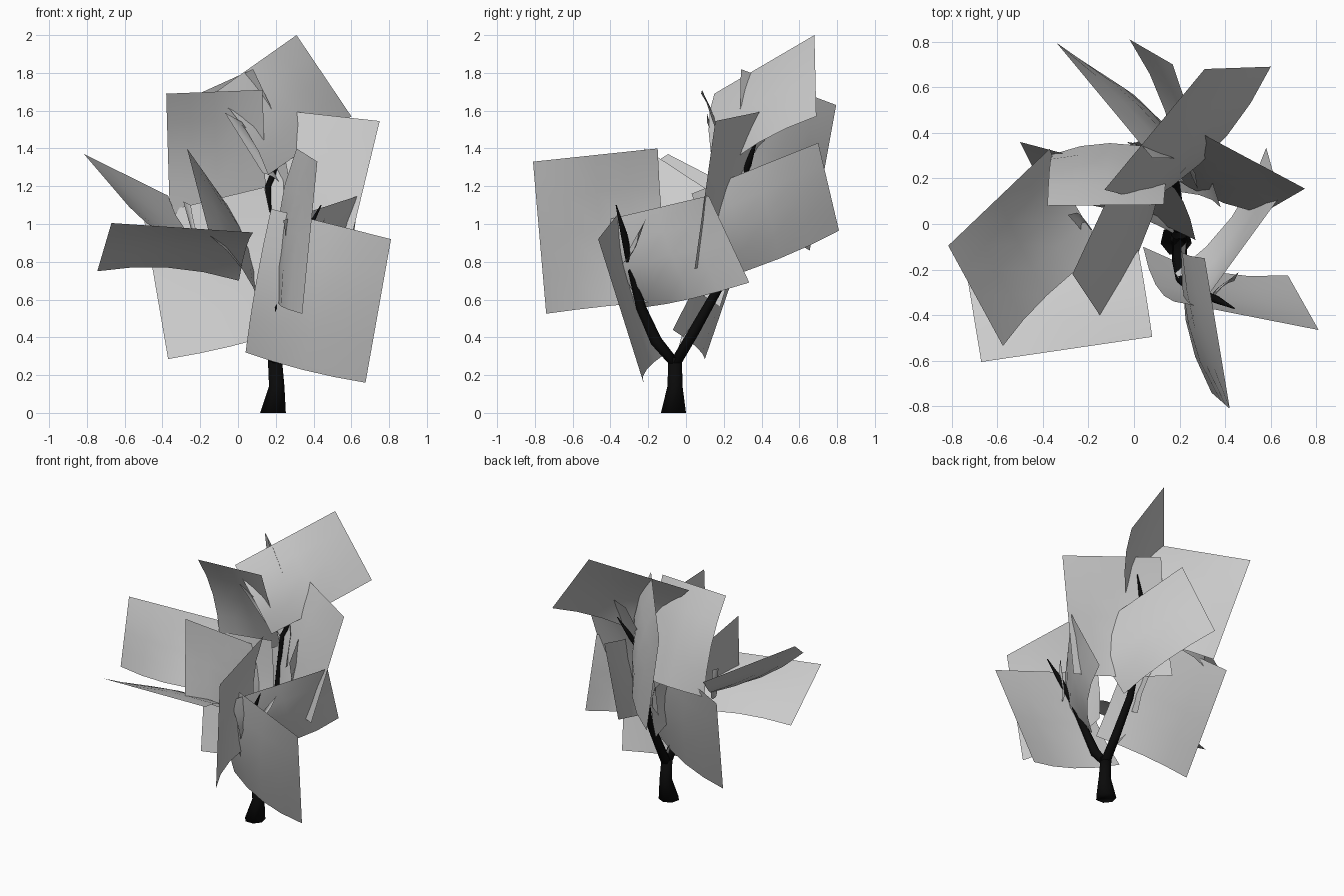
import bpy
import bmesh
from mathutils import Vector

cube = bpy.data.objects.get("Cube")
if cube:
    bpy.data.objects.remove(cube, do_unlink=True)


def make_material(name, color):
    mat = bpy.data.materials.new(name)
    mat.use_nodes = True
    mat.diffuse_color = color
    bsdf = mat.node_tree.nodes["Principled BSDF"]
    bsdf.inputs["Base Color"].default_value = color
    bsdf.inputs["Roughness"].default_value = 0.9
    return mat


leaf_grey = make_material("leaf grey", (0.6, 0.6, 0.6, 1))
bark_black = make_material("bark black", (0.003, 0.003, 0.003, 1))


def add_mesh(name, bm, mat):
    mesh = bpy.data.meshes.new(name)
    bm.to_mesh(mesh)
    bm.free()
    mesh.materials.append(mat)
    mesh.shade_smooth()
    obj = bpy.data.objects.new(name, mesh)
    bpy.context.collection.objects.link(obj)


def leaf_card(name, corner, outer, inner, bend=-.05, cells=4):
    """Sheet with two straight edges at corner; the two opposite edges bow."""
    p, q, r = Vector(corner), Vector(outer), Vector(inner)
    normal = (q - p).cross(r - p).normalized()
    bm = bmesh.new()
    rows = []
    for i in range(cells + 1):
        t = i / cells
        row = []
        for j in range(cells + 1):
            s = j / cells
            bow = bend * 4 * t * s * (2 - t - s)
            row.append(bm.verts.new(p + (r - p) * t + (q - p) * s + normal * bow))
        rows.append(row)
    for a, b in zip(rows, rows[1:]):
        for j in range(cells):
            bm.faces.new((a[j], a[j + 1], b[j + 1], b[j]))
    add_mesh(name, bm, leaf_grey)


def limb(name, points, sides=7):
    """Tapered tube through (x, y, z, radius) points, closed at both ends."""
    centres = [Vector(p[:3]) for p in points]
    bm = bmesh.new()
    rings = []
    for i, centre in enumerate(centres):
        along = centres[min(i + 1, len(points) - 1)] - centres[max(i - 1, 0)]
        if i == 0:
            along = Vector((0, 0, 1))
        turn = Vector((0, 0, 1)).rotation_difference(along)
        circle = bmesh.ops.create_circle(bm, segments=sides, radius=points[i][3])
        for v in circle["verts"]:
            v.co = centre + turn @ v.co
        rings.append(circle["verts"])
    for low, high in zip(rings, rings[1:]):
        for k in range(sides):
            n = (k + 1) % sides
            bm.faces.new((low[k], low[n], high[n], high[k]))
    bm.faces.new(rings[0])
    bm.faces.new(rings[-1])
    bmesh.ops.recalc_face_normals(bm, faces=bm.faces)
    add_mesh(name, bm, bark_black)


# Trunk and its two limbs
limb("trunk", [(.185, -.07, 0, .07), (.205, -.06, .14, .042), (.195, -.06, .29, .038)])
limb("front_limb", [(.2, -.06, .26, .035), (.2, -.16, .38, .033), (.21, -.24, .56, .027),
                    (.28, -.3, .8, .02), (.36, -.33, .95, .018), (.44, -.37, 1.1, .003)])
limb("back_limb", [(.2, -.06, .26, .035), (.19, .04, .43, .03), (.18, .17, .66, .025),
                   (.16, .25, 1, .018), (.16, .28, 1.2, .015), (.21, .33, 1.32, .018),
                   (.29, .38, 1.47, .003)])

# Crown sheets at the back
leaf_card("top_leaf", (.31, .68, 2), (.6, .69, 1.57), (-.13, .15, 1.69))
leaf_card("upper_right_leaf", (.13, .085, 1.71), (-.38, .08, 1.69), (.15, .31, 1.05))
leaf_card("upper_left_leaf", (.75, .155, 1.545), (.56, .045, .76), (.16, .47, 1.61))
leaf_card("back_leaf", (.17, .7, 1.43), (-.02, .81, .965), (.395, .03, 1.16))
leaf_card("back_right_leaf", (-.34, .795, 1.63), (-.14, .655, .86), (.08, .29, 1.82), -.07)

# Sheets around the front limb
leaf_card("front_leaf", (.42, -.81, 1.33), (.34, -.74, .525), (.31, -.15, 1.4), -.06)
leaf_card("front_left_leaf", (.81, -.465, .92), (.675, -.225, .16), (.175, -.34, 1.08))
leaf_card("left_leaf", (.64, .12, 1.15), (.58, .335, .69), (.24, -.43, 1.02), -.06)

# Sheets on the right side
leaf_card("low_right_leaf", (-.5, .36, 1.04), (-.37, .1, .285), (.14, .19, 1.195), -.04)
leaf_card("front_right_leaf", (-.67, -.605, 1.005), (-.745, -.15, .75), (.08, -.495, .955))
leaf_card("far_right_leaf", (-.815, -.095, 1.37), (-.575, -.535, 1.09), (-.37, .33, 1.15))
leaf_card("upright_right_leaf", (-.27, -.22, 1.4), (-.15, -.4, .94), (0, .36, 1.02), .04)

# Small narrow leaves on the twigs
leaf_card("upper_sprig", (-.07, .11, 1.59), (.02, .11, 1.54), (.13, .19, 1.27), .02)
leaf_card("front_sprig", (.46, -.21, 1.03), (.44, -.25, .95), (.36, -.3, .87), .02)
leaf_card("right_sprig", (-.29, .04, 1.12), (-.25, .05, 1.1), (-.22, -.04, .87), .02)
leaf_card("low_sprig", (.07, .05, .52), (.07, .01, .5), (.17, 0, .36), .01)
